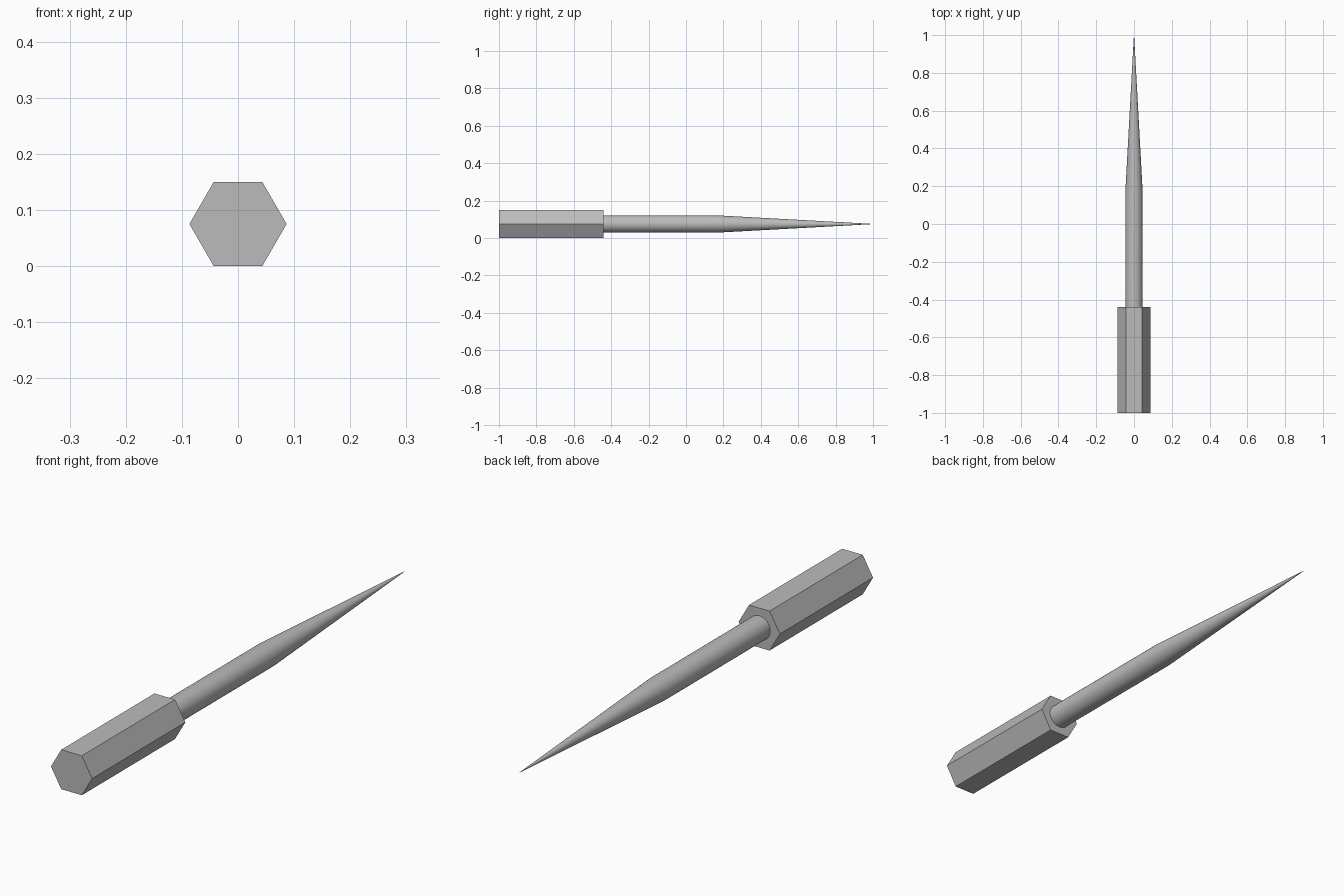
import bpy, bmesh, math
from mathutils import Matrix

cube = bpy.data.objects.get("Cube")
if cube:
    bpy.data.objects.remove(cube, do_unlink=True)

AXIS_Z = 0.075

grey = bpy.data.materials.new("plain grey")
grey.use_nodes = True
colour = (0.5, 0.5, 0.5, 1)
grey.diffuse_color = colour
grey.node_tree.nodes["Principled BSDF"].inputs["Base Color"].default_value = colour


def lathe(name, sides, profile, smooth=False):
    """Solid of stacked rings (y, radius) along the y axis, capped at both ends."""
    bm = bmesh.new()
    rings = []
    for y, r in profile:
        angles = [math.tau * i / sides for i in range(sides)]
        rings.append([bm.verts.new((r * math.cos(a), y, AXIS_Z + r * math.sin(a)))
                      for a in angles])
    for a, b in zip(rings, rings[1:]):
        for i in range(sides):
            j = (i + 1) % sides
            bm.faces.new((a[i], a[j], b[j], b[i]))
    bm.faces.new(rings[0])
    bm.faces.new(rings[-1])
    bmesh.ops.remove_doubles(bm, verts=bm.verts, dist=1e-6)
    bmesh.ops.recalc_face_normals(bm, faces=bm.faces)
    mesh = bpy.data.meshes.new(name)
    bm.to_mesh(mesh)
    bm.free()
    mesh.materials.append(grey)
    obj = bpy.data.objects.new(name, mesh)
    bpy.context.collection.objects.link(obj)
    if smooth:
        bpy.ops.object.select_all(action="DESELECT")
        obj.select_set(True)
        bpy.context.view_layer.objects.active = obj
        bpy.ops.object.shade_smooth_by_angle(angle=math.radians(30))
    return obj


# Six-sided grip
lathe("hex_handle", 6, [(-1, 0.0866), (-0.44, 0.0866)])

# Round shaft with a long needle point
lathe("shaft_and_point", 32, [(-0.45, 0.046), (0.17, 0.046), (1, 0.0005)], smooth=True)
